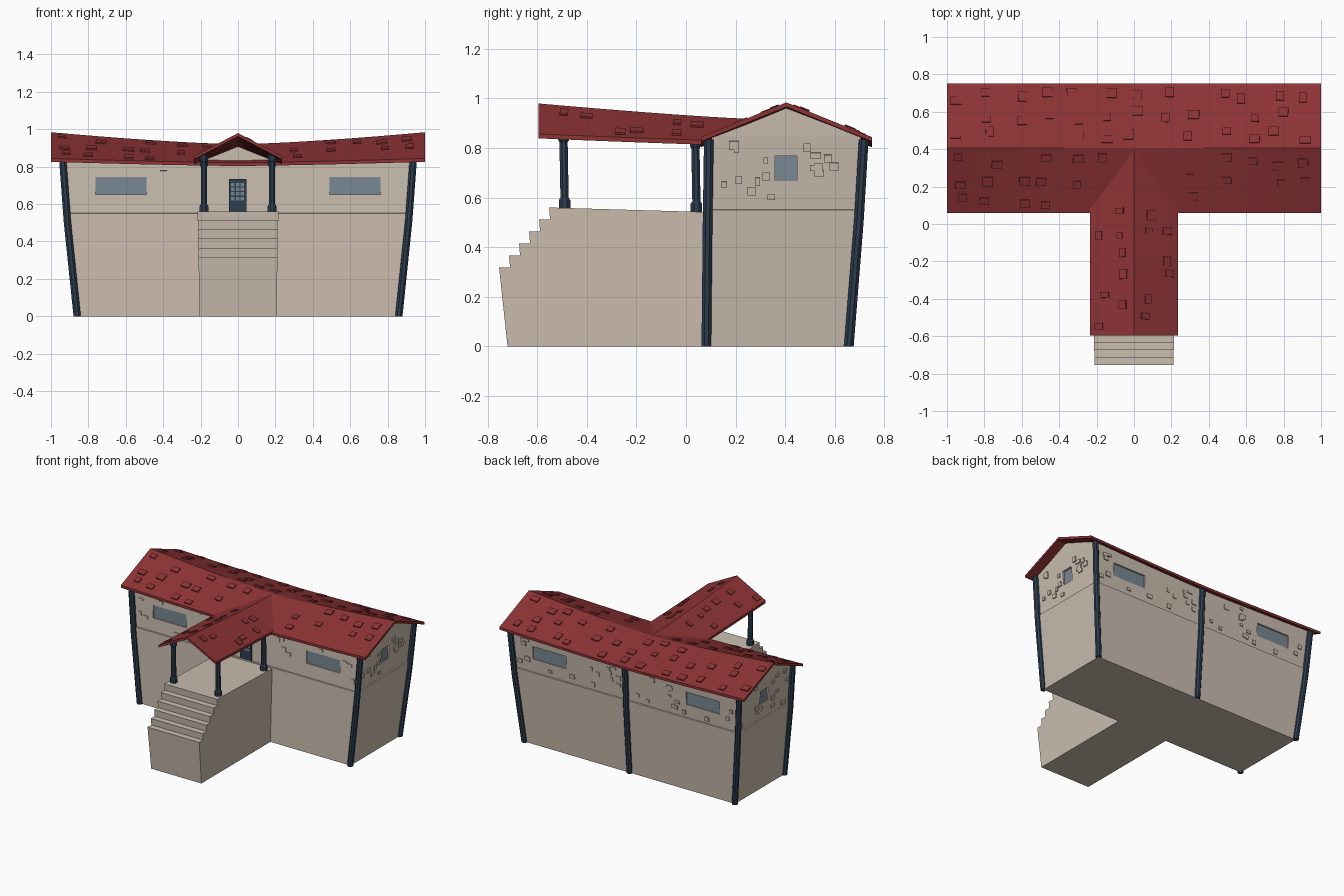
import bpy, bmesh, math, random
from mathutils import Vector, Matrix

if "Cube" in bpy.data.objects:
    bpy.data.objects.remove(bpy.data.objects["Cube"])

random.seed(4)


def mat(name, r, g, b):
    m = bpy.data.materials.new(name)
    m.diffuse_color = [((c / 255 + 0.055) / 1.055) ** 2.4 for c in (r, g, b)] + [1]
    m.use_nodes = True
    m.node_tree.nodes["Principled BSDF"].inputs["Base Color"].default_value = m.diffuse_color
    return m


PLASTER = mat("plaster", 203, 189, 175)
RED = mat("red_roof", 141, 51, 53)
NAVY = mat("navy_wood", 45, 62, 80)
GLASS = mat("blue_glass", 120, 135, 147)


def finish(bm, name, m):
    bmesh.ops.recalc_face_normals(bm, faces=bm.faces)
    me = bpy.data.meshes.new(name)
    bm.to_mesh(me)
    bm.free()
    me.materials.append(m)
    ob = bpy.data.objects.new(name, me)
    bpy.context.collection.objects.link(ob)
    return ob


def loft(bm, rings, strip_caps=False):
    """Join closed rings of points; caps are n-gons or paired quads."""
    vs = [[bm.verts.new(p) for p in ring] for ring in rings]
    n = len(vs[0])
    for a, b in zip(vs, vs[1:]):
        for i in range(n):
            j = (i + 1) % n
            bm.faces.new((a[i], a[j], b[j], b[i]))
    for ring in (vs[0], vs[-1]):
        if strip_caps:
            for i in range(n // 2):
                q = [ring[i], ring[i + 1], ring[n - 2 - i], ring[n - 1 - i]]
                q = list(dict.fromkeys(q))
                if len(q) > 2:
                    bm.faces.new(q)
        else:
            bm.faces.new(ring)


def box(bm, lo, hi):
    c = [(a + b) / 2 for a, b in zip(lo, hi)]
    s = [abs(b - a) for a, b in zip(lo, hi)]
    bmesh.ops.create_cube(bm, size=1, matrix=Matrix.Translation(c) @ Matrix.Diagonal((*s, 1)))


def plate(bm, surf, u, v, w, h, t):
    """Small slab lying on a surface given by surf(u, v)."""
    p, e = surf(u, v), 0.01
    a = (surf(u + e, v) - p).normalized()
    n = a.cross(surf(u, v + e) - p).normalized()
    b = n.cross(a)
    m = Matrix((a, b, n)).transposed().to_4x4()
    m.translation = p
    bmesh.ops.create_cube(bm, size=1, matrix=m @ Matrix.Diagonal((w, h, t * 2, 1)))


# sagging roof lines
def ridge(x): return 0.92 + 0.064 * abs(x) ** 1.4
def eave(x): return 0.822 + 0.022 * abs(x) ** 1.4
def droop(y): return max(0, (0.25 - y) / 0.85) ** 1.2
def pridge(y): return 0.918 + 0.062 * droop(y)
def peave(y): return 0.827 + 0.03 * droop(y)


def main_roof(x, s):
    return Vector((x, 0.405 + 0.345 * s, ridge(x) + (eave(x) - ridge(x)) * abs(s)))


def porch_roof(y, s):
    return Vector((0.235 * s, y, pridge(y) + (peave(y) - pridge(y)) * abs(s)))


# house walls: tapered pentagon lofted along x
rings = []
for i in range(17):
    u = -1 + i / 8
    e, r = eave(u) + 0.004, ridge(u) - 0.012
    prof = [(0.085, 0, .86), (0.09, 0.55, .912), (0.098, 0.552, .904), (0.103, e, .932),
            (0.405, r, .937), (0.707, e, .932), (0.687, 0.552, .904), (0.695, 0.55, .912), (0.655, 0, .86)]
    rings.append([(u * xh, y, z) for y, z, xh in prof])
bm = bmesh.new()
loft(bm, rings, True)
walls = finish(bm, "house_walls", PLASTER)

# window recesses and panes
cut, pane = bmesh.new(), bmesh.new()
for s in (-1, 1):
    x0, x1 = sorted((0.49 * s, 0.763 * s))
    for ya, yb, yp in ((0.04, 0.117, 0.112), (0.68, 0.78, 0.685)):
        box(cut, (x0, ya, 0.65), (x1, yb, 0.745))
        box(pane, (x0, yp - 0.004, 0.65), (x1, yp + 0.004, 0.745))
    box(cut, (0.902 * s, 0.36, 0.667), (1.0 * s, 0.448, 0.768))
    box(pane, (0.902 * s, 0.36, 0.667), (0.909 * s, 0.448, 0.768))
cutter = finish(cut, "window_cutter", PLASTER)
cutter.hide_render = True
cutter.hide_viewport = True
mod = walls.modifiers.new("recess", "BOOLEAN")
mod.operation, mod.solver, mod.object = "DIFFERENCE", "EXACT", cutter
finish(pane, "window_panes", GLASS)

# gable above the door
bm = bmesh.new()
loft(bm, [[(-0.2, y, 0.8), (0.2, y, 0.8), (0.2, y, peave(y) + 0.006), (0, y, pridge(y) - 0.01),
           (-0.2, y, peave(y) + 0.006)] for y in (0.1, 0.35)])
finish(bm, "door_gable", PLASTER)

# porch platform with steps, one side profile widened upwards
prof = [(0.2, 0), (0.2, 0.54), (0.07, 0.542), (-0.552, 0.56)]
for k in range(1, 6):
    y, z = -0.552 - 0.0404 * k, 0.56 - 0.0484 * k
    prof += [(y + 0.044, z), (y, z)]
prof.append((-0.72, 0))
bm = bmesh.new()
loft(bm, [[(s * (0.205 + 0.02 * z), y, z) for y, z in prof] for s in (-1, 1)])
finish(bm, "porch_steps", PLASTER)

# main and porch roofs
T = Vector((0, 0, 0.018))
bm = bmesh.new()
loft(bm, [[main_roof(x, s) for s in (-1, 0, 1)] + [main_roof(x, s) - T for s in (1, 0, -1)]
          for x in [-1 + i / 8 for i in range(17)]], True)
finish(bm, "main_roof", RED)
bm = bmesh.new()
loft(bm, [[porch_roof(y, s) for s in (-1, 0, 1)] + [porch_roof(y, s) - T for s in (1, 0, -1)]
          for y in [-0.595 + 0.99 * i / 10 for i in range(11)]], True)
finish(bm, "porch_roof", RED)

# raised roof tiles
bm = bmesh.new()
R = random.uniform
for side in (-1, 1):
    for i in range(13):
        for j in range(3):
            x = -0.92 + i * 0.153 + R(-0.04, 0.04)
            s = side * (0.2 + j * 0.3 + R(-0.08, 0.08))
            if random.random() < 0.85 and not (side < 0 and abs(x) < 0.07 + 0.27 * abs(s)):
                plate(bm, main_roof, x, s, R(0.04, 0.06), R(0.035, 0.055), 0.008)
    for i in range(6):
        for j in range(2):
            if random.random() < 0.8:
                plate(bm, porch_roof, -0.52 + i * 0.115 + R(-0.03, 0.03),
                      side * (0.32 + 0.4 * j + R(-0.1, 0.1)), R(0.03, 0.055), R(0.03, 0.05), 0.008)
finish(bm, "roof_tiles", RED)

# exposed stones on the upper walls
bm = bmesh.new()


def front(x, z): return Vector((x, 0.098 + 0.018 * (z - 0.55), z))
def back(x, z): return Vector((x, 0.687 + 0.071 * (z - 0.55), z))
def right(y, z): return Vector((0.904 + 0.1 * (z - 0.55), y, z))
def left(y, z): return Vector((-0.904 - 0.1 * (z - 0.55), y, z))


for surf in (front, back):
    for s in (-1, 1):
        for k in range(20):
            x, z = R(0.06, 0.88), R(0.58, 0.8)
            if surf is front and x < 0.25:
                continue
            if not (0.45 < x < 0.8 and 0.62 < z < 0.775):
                plate(bm, surf, x * s, z, R(0.02, 0.045), R(0.018, 0.035), 0.007)
for surf in (left, right):
    for k in range(18):
        y, z = R(0.14, 0.66), R(0.58, 0.83)
        if not (0.33 < y < 0.48 and 0.64 < z < 0.8):
            plate(bm, surf, y, z, R(0.02, 0.045), R(0.018, 0.035), 0.007)
finish(bm, "wall_stones", PLASTER)


# eight-sided posts through (x, y, z, radius) stations
def post(name, stations):
    b = bmesh.new()
    loft(b, [[(x + r * math.cos(math.pi * (k + .5) / 4), y + r * math.sin(math.pi * (k + .5) / 4), z)
              for k in range(8)] for x, y, z, r in stations])
    finish(b, name, NAVY)


for s in (-1, 1):
    post("front_corner_post", [(s * .86, .082, 0, .021), (s * .912, .087, .5, .021), (s * .937, .092, .835, .021)])
    post("back_corner_post", [(s * .86, .657, 0, .021), (s * .912, .697, .5, .021), (s * .937, .717, .835, .021)])
    for y, b, t in ((-0.49, 0.555, 0.863), (0.042, 0.54, 0.838)):
        x = s * 0.182
        post("porch_post", [(x, y, b, .025), (x, y, b + .035, .025), (x, y, b + .045, .018),
                            (x, y - .004, t - .04, .018), (x, y - .004, t - .03, .024), (x, y - .004, t, .024)])
post("back_middle_post", [(0, .657, 0, .021), (0, .697, .5, .021), (0, .713, .82, .021)])

# door with small panes
bm = bmesh.new()
box(bm, (-0.048, 0.09, 0.54), (0.045, 0.104, 0.735))
finish(bm, "door", NAVY)
bm = bmesh.new()
for i in range(3):
    for j in range(4):
        x, z = -0.037 + i * 0.025, 0.62 + j * 0.025
        box(bm, (x, 0.087, z), (x + 0.019, 0.092, z + 0.019))
finish(bm, "door_panes", GLASS)
